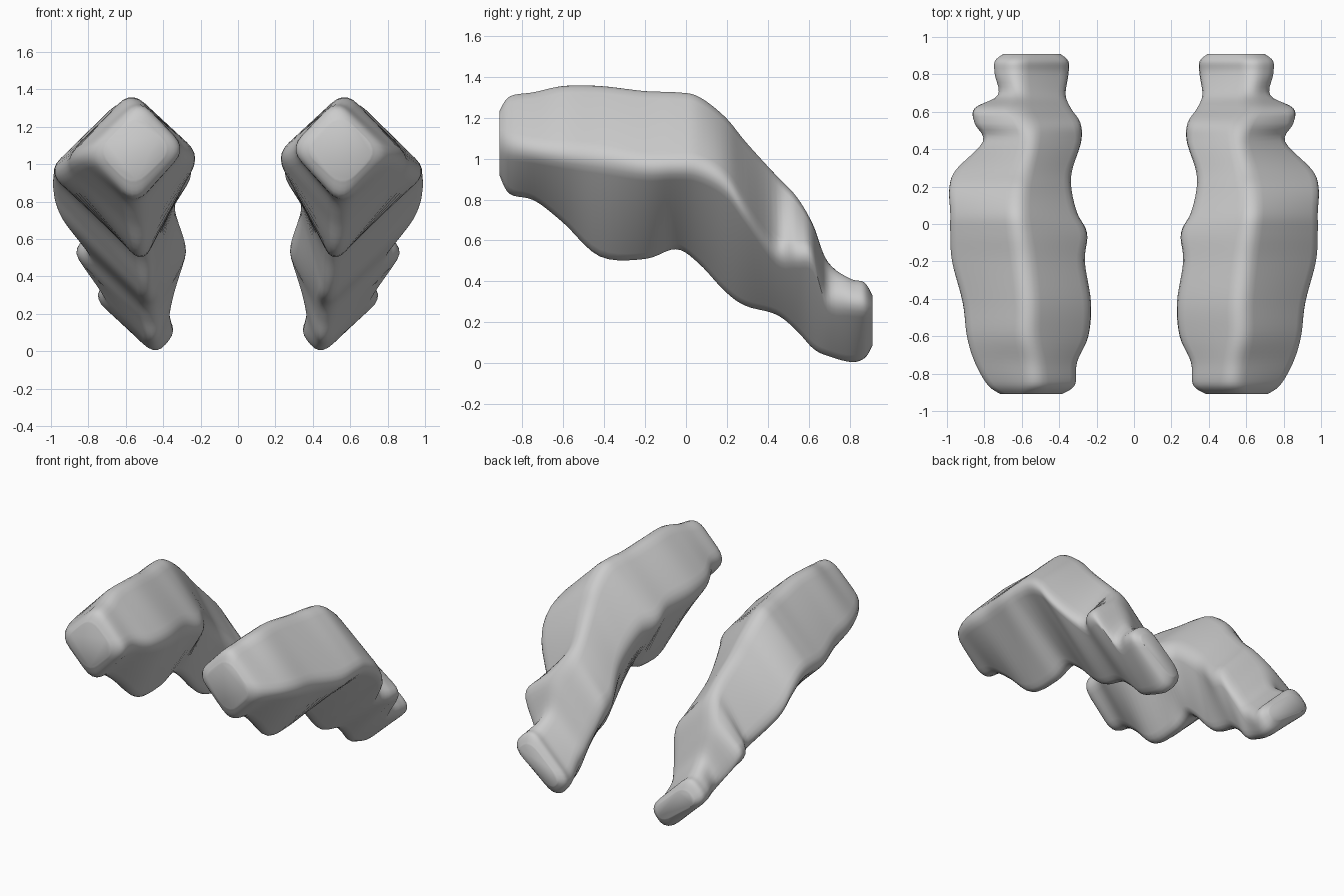
import bpy, bmesh
from mathutils import Vector

if "Cube" in bpy.data.objects:
    bpy.data.objects.remove(bpy.data.objects["Cube"])

# Stations along y: y, then (x, z) of the top, outer, bottom and inner corners
STATIONS = [
    (-0.91, .55, 1.24, .72, 1.07, .56, .91, .38, 1.08),
    (-0.86, .53, 1.31, .79, 1.06, .55, .82, .31, 1.08),
    (-0.74, .54, 1.33, .86, 1.04, .55, .79, .30, 1.08),
    (-0.60, .57, 1.36, .90, 1.02, .54, .68, .24, 1.05),
    (-0.42, .57, 1.36, .92, 1.00, .52, .51, .23, 1.04),
    (-0.20, .59, 1.335, .98, .96, .51, .50, .265, 1.02),
    (-0.05, .61, 1.33, .99, .96, .51, .55, .25, .97),
    (0.06, .62, 1.31, .99, .95, .49, .48, .31, .95),
    (0.19, .61, 1.21, .995, .88, .48, .34, .345, .84),
    (0.29, .59, 1.09, .96, .75, .47, .27, .34, .73),
    (0.44, .56, .93, .81, .55, .47, .23, .285, .57),
    (0.54, .57, .82, .86, .53, .46, .15, .29, .53),
    (0.62, .61, .68, .86, .51, .45, .06, .345, .38),
    (0.69, .61, .51, .73, .32, .45, .025, .37, .24),
    (0.80, .62, .42, .75, .29, .45, .00, .35, .14),
    (0.87, .62, .40, .75, .28, .45, .02, .35, .14),
]
TAIL = (0.91, .60, .33, .70, .26, .46, .09, .40, .15)


def smooth_path(keys, steps=5):
    """Catmull-Rom interpolation between the stations."""
    out = []
    for i in range(len(keys) - 1):
        p0, p1, p2, p3 = (keys[min(max(i + k, 0), len(keys) - 1)] for k in (-1, 0, 1, 2))
        for s in range(steps):
            t = s / steps
            out.append([.5 * (2 * b + (c - a) * t + (2 * a - 5 * b + 4 * c - d) * t * t
                              + (3 * b - a - 3 * c + d) * t ** 3)
                        for a, b, c, d in zip(p0, p1, p2, p3)])
    out.append(list(keys[-1]))
    return out


def rounded_section(row, cut=.10, seg=5):
    """Four-cornered section with curved corners that still reach the given points."""
    y, c = row[0], [Vector(row[k:k + 2]) for k in (1, 3, 5, 7)]
    mid = sum(c, Vector((0, 0))) / 4
    c = [p + (p - mid).normalized() * .03 for p in c]
    pts = []
    for i, p in enumerate(c):
        a, b = c[i - 1] - p, c[(i + 1) % 4] - p
        a = p + a.normalized() * min(cut, a.length * .42)
        b = p + b.normalized() * min(cut, b.length * .42)
        for s in range(seg + 1):
            t = s / seg
            q = a * (1 - t) ** 2 + p * 2 * t * (1 - t) + b * t * t
            pts.append((q.x, y, q.y))
    return pts


# Arm-like body: loft of the sections, closed at both ends
bm = bmesh.new()
rings = [[bm.verts.new(p) for p in rounded_section(r)]
         for r in smooth_path(STATIONS + [TAIL])]
n = len(rings[0])
for r0, r1 in zip(rings, rings[1:]):
    for i in range(n):
        j = (i + 1) % n
        bm.faces.new((r0[i], r0[j], r1[j], r1[i]))
bm.faces.new(rings[0])
bm.faces.new(rings[-1])
bmesh.ops.recalc_face_normals(bm, faces=bm.faces)
mesh = bpy.data.meshes.new("side_pieces")
bm.to_mesh(mesh)
bm.free()
piece = bpy.data.objects.new("side_pieces", mesh)
bpy.context.collection.objects.link(piece)
bpy.context.view_layer.objects.active = piece
piece.select_set(True)
bpy.ops.object.shade_smooth_by_angle(angle=.8)

# Opposite piece
mirror = piece.modifiers.new("mirror", 'MIRROR')
mirror.use_axis[0] = True
